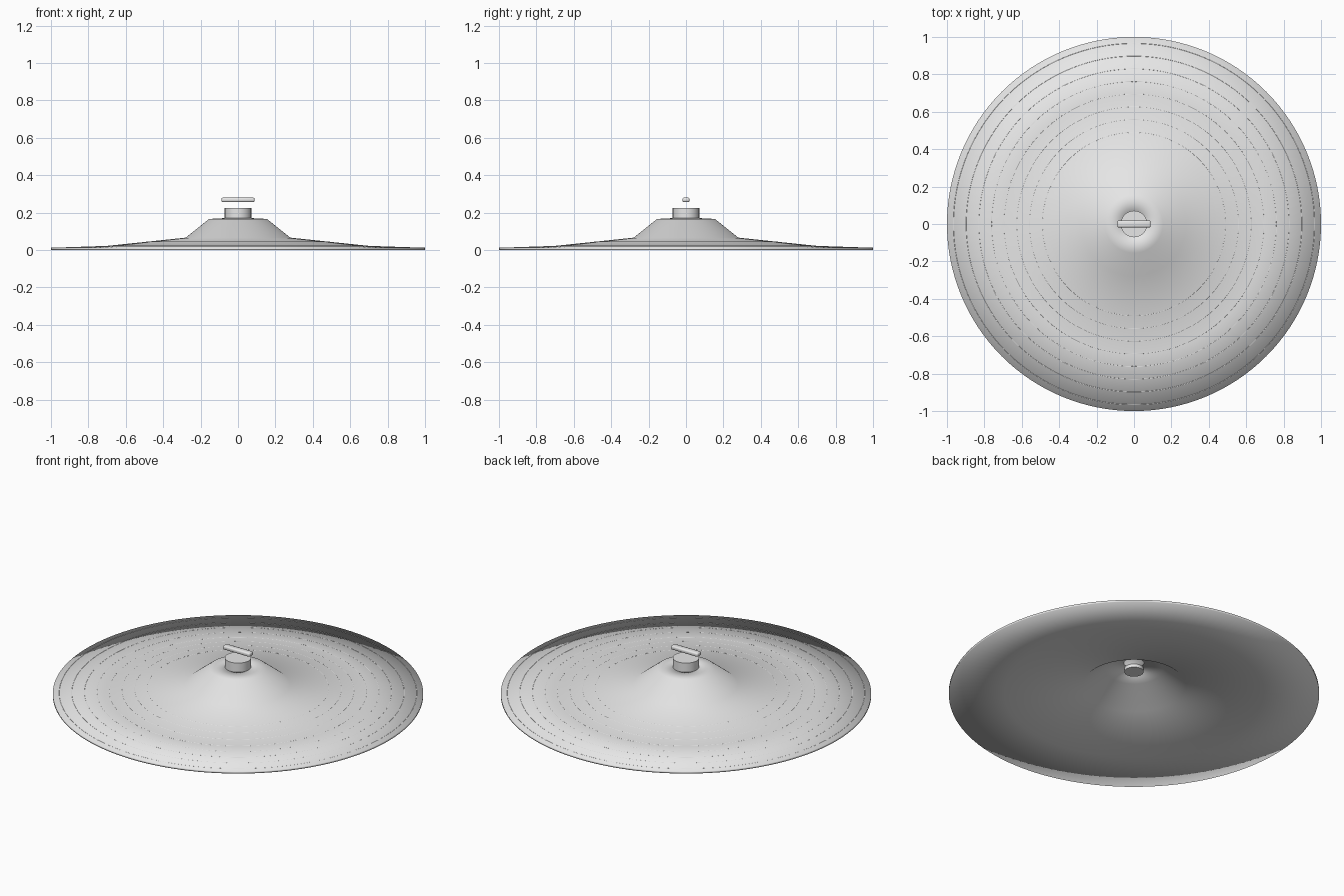
import bpy
import bmesh
from math import cos, sin, pi

cube = bpy.data.objects.get("Cube")
if cube:
    bpy.data.objects.remove(cube, do_unlink=True)

# One plain grey metal for every part
metal = bpy.data.materials.new("grey_metal")
metal.use_nodes = True
grey = (0.8, 0.8, 0.8, 1)
metal.diffuse_color = grey
metal.node_tree.nodes["Principled BSDF"].inputs["Base Color"].default_value = grey


def finish(bm, name, smooth=True):
    """Turn a bmesh into a named, coloured object."""
    bmesh.ops.recalc_face_normals(bm, faces=bm.faces)
    for face in bm.faces:
        face.smooth = smooth
    mesh = bpy.data.meshes.new(name)
    bm.to_mesh(mesh)
    bm.free()
    mesh.materials.append(metal)
    obj = bpy.data.objects.new(name, mesh)
    bpy.context.collection.objects.link(obj)
    return obj


def lathe(name, loop, steps=128):
    """Spin a closed (radius, height) loop around the z axis."""
    bm = bmesh.new()
    rings = []
    for i in range(steps):
        a = 2 * pi * i / steps
        rings.append([bm.verts.new((r * cos(a), r * sin(a), z)) for r, z in loop])
    n = len(loop)
    for i in range(steps):
        here, there = rings[i], rings[(i + 1) % steps]
        for j in range(n):
            k = (j + 1) % n
            bm.faces.new((here[j], there[j], there[k], here[k]))
    return finish(bm, name)


def cylinder(name, radius, low, high):
    bm = bmesh.new()
    bmesh.ops.create_cone(bm, cap_ends=True, segments=48, radius1=radius,
                          radius2=radius, depth=high - low)
    bmesh.ops.translate(bm, verts=bm.verts, vec=(0, 0, (low + high) / 2))
    obj = finish(bm, name)
    # Keep the cap rims crisp
    for edge in obj.data.edges:
        a, b = (obj.data.vertices[v].co for v in edge.vertices)
        edge.use_edge_sharp = abs(a.z - b.z) < 0.001
    return obj


# Dish: thin shell with a raised bell and a centre hole
THICK = 0.012
profile = [(0.045, 0.172), (0.155, 0.166), (0.28, 0.066), (0.70, 0.022), (1.0, THICK)]
lathe("cymbal_dish", profile + [(r, z - THICK) for r, z in reversed(profile)])


def surface_height(radius):
    """Height of the upper dish surface at a radius."""
    for (r0, z0), (r1, z1) in zip(profile, profile[1:]):
        if r0 <= radius <= r1:
            return z0 + (z1 - z0) * (radius - r0) / (r1 - r0)


# Fine raised rings, nearly flush with the dish
RING = 0.003
for i in range(8):
    radius = 0.49 + 0.068 * i
    centre = surface_height(radius) - RING * 0.8
    loop = [(radius + RING * cos(a * pi / 4), centre + RING * sin(a * pi / 4))
            for a in range(8)]
    lathe(f"groove_ring_{i + 1}", loop)

# Washers above and below the bell
cylinder("upper_washer", 0.071, 0.168, 0.225)
cylinder("lower_washer", 0.052, 0.14, 0.17)

# Wing nut bar above the washer
bm = bmesh.new()
bmesh.ops.create_cube(bm, size=1)
bmesh.ops.scale(bm, verts=bm.verts, vec=(0.178, 0.038, 0.024))
bmesh.ops.translate(bm, verts=bm.verts, vec=(0, 0, 0.268))
bmesh.ops.bevel(bm, geom=bm.edges[:], offset=0.008, segments=2, profile=0.5,
                affect='EDGES')
finish(bm, "wing_nut")
